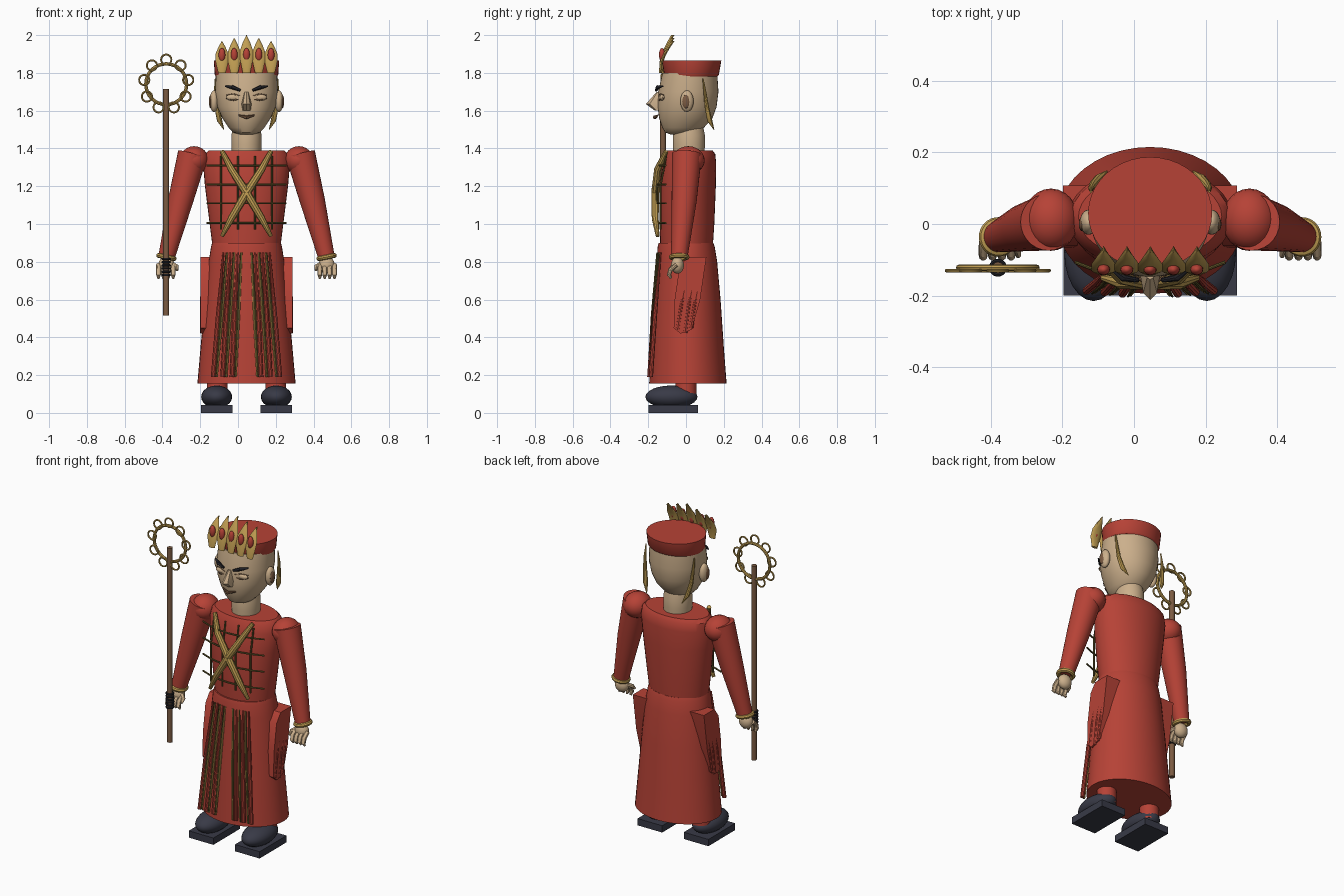
import bpy, bmesh, math
from mathutils import Vector

cube = bpy.data.objects.get("Cube")
if cube:
    bpy.data.objects.remove(cube, do_unlink=True)

CX = 0.045  # body centre line
made = []


def material(name, rgb):
    m = bpy.data.materials.new(name)
    m.use_nodes = True
    m.diffuse_color = (*rgb, 1)
    m.node_tree.nodes["Principled BSDF"].inputs["Base Color"].default_value = (*rgb, 1)
    return m


RED = material("red cloth", (0.47, 0.055, 0.037))
GOLD = material("gold", (0.53, 0.34, 0.085))
SKIN = material("skin", (0.60, 0.43, 0.26))
NAVY = material("navy leather", (0.04, 0.042, 0.062))
WOOD = material("brown wood", (0.20, 0.105, 0.055))
OLIVE = material("olive cord", (0.13, 0.10, 0.025))
BLACK = material("black", (0.015, 0.015, 0.02))


def finish(name, bm, mat):
    bmesh.ops.recalc_face_normals(bm, faces=bm.faces)
    me = bpy.data.meshes.new(name)
    bm.to_mesh(me)
    bm.free()
    me.materials.append(mat)
    ob = bpy.data.objects.new(name, me)
    bpy.context.collection.objects.link(ob)
    made.append(ob)
    return ob


def skin_rings(name, rings, mat):
    """Bridge rings of points and close both ends."""
    bm = bmesh.new()
    loops = [[bm.verts.new(p) for p in ring] for ring in rings]
    n = len(loops[0])
    for a, b in zip(loops, loops[1:]):
        for i in range(n):
            bm.faces.new((a[i], a[(i + 1) % n], b[(i + 1) % n], b[i]))
    bm.faces.new(loops[0])
    bm.faces.new(loops[-1])
    return finish(name, bm, mat)


def loft(name, rows, mat, x=CX, n=40):
    """Stacked ellipses, each row is (height, half width, front y, back y)."""
    turn = [2 * math.pi * i / n for i in range(n)]
    return skin_rings(name, [[(x + rx * math.cos(t), (f + b) / 2 + (b - f) / 2 * math.sin(t), z)
                              for t in turn] for z, rx, f, b in rows], mat)


def tube(name, pts, radii, mat, n=10):
    """Round tube through points with a radius at each point."""
    pts = [Vector(p) for p in pts]
    if not isinstance(radii, (list, tuple)):
        radii = [radii] * len(pts)
    rings = []
    for i, p in enumerate(pts):
        d = (pts[min(i + 1, len(pts) - 1)] - pts[max(i - 1, 0)]).normalized()
        u = d.cross((0, 1, 0) if abs(d.y) < 0.8 else (1, 0, 0)).normalized()
        v = d.cross(u)
        rings.append([p + radii[i] * (u * math.cos(t) + v * math.sin(t))
                      for t in (2 * math.pi * k / n for k in range(n))])
    return skin_rings(name, rings, mat)


def ball(name, loc, size, mat, n=24):
    bm = bmesh.new()
    bmesh.ops.create_uvsphere(bm, u_segments=n, v_segments=n // 2, radius=1)
    bmesh.ops.scale(bm, vec=size, verts=bm.verts)
    bmesh.ops.translate(bm, vec=loc, verts=bm.verts)
    return finish(name, bm, mat)


def box(name, loc, size, mat):
    bm = bmesh.new()
    bmesh.ops.create_cube(bm, size=1)
    bmesh.ops.scale(bm, vec=size, verts=bm.verts)
    bmesh.ops.translate(bm, vec=loc, verts=bm.verts)
    return finish(name, bm, mat)


def ring(name, loc, major, minor, mat, rot=(0, 0, 0)):
    bpy.ops.mesh.primitive_torus_add(location=loc, rotation=rot, major_radius=major,
                                     minor_radius=minor, major_segments=32, minor_segments=8)
    ob = bpy.context.object
    ob.name = name
    ob.data.materials.append(mat)
    made.append(ob)


# Robe
loft("skirt", [(0.155, 0.26, -0.195, 0.215), (0.35, 0.243, -0.185, 0.2), (0.6, 0.22, -0.17, 0.183),
               (0.8, 0.2, -0.155, 0.165), (0.88, 0.188, -0.15, 0.152), (0.9, 0.182, -0.145, 0.145)], RED)
loft("torso", [(0.88, 0.18, -0.135, 0.142), (1.0, 0.195, -0.14, 0.15), (1.2, 0.22, -0.14, 0.158),
               (1.32, 0.23, -0.125, 0.16), (1.37, 0.22, -0.11, 0.155), (1.39, 0.2, -0.1, 0.14)], RED)

# Head and hat
loft("neck", [(1.37, 0.078, -0.068, 0.098), (1.42, 0.08, -0.07, 0.1), (1.47, 0.08, -0.07, 0.1),
              (1.52, 0.07, -0.06, 0.09)], SKIN)
loft("head", [(1.475, 0.045, -0.085, 0.03), (1.485, 0.07, -0.11, 0.06), (1.51, 0.095, -0.125, 0.095),
              (1.56, 0.128, -0.142, 0.14), (1.62, 0.155, -0.15, 0.162), (1.7, 0.166, -0.147, 0.172),
              (1.8, 0.162, -0.125, 0.165)], SKIN)
loft("nose", [(1.7, 0.012, -0.155, -0.12), (1.635, 0.027, -0.212, -0.08), (1.6, 0.024, -0.165, -0.1)],
     SKIN, n=8)
loft("hat", [(1.78, 0.162, -0.11, 0.165), (1.79, 0.168, -0.116, 0.174), (1.865, 0.173, -0.127, 0.187)], RED)
tube("mouth", [(CX + dx, -0.165 + abs(dx) * 0.4, 1.565 + abs(dx) * 0.25) for dx in (-0.042, 0, 0.042)],
     [0.004, 0.01, 0.004], WOOD)

# Crown leaves with red gems
for i in range(-2, 3):
    x, drop = CX + i * 0.065, abs(i) * 0.016
    leaf = [(1.8, 0.02, -0.135), (1.87, 0.034, -0.13), (1.92, 0.034, -0.112),
            (1.965, 0.018, -0.09), (2.0, 0.001, -0.07)]
    loft("crown_leaf", [(z - drop * (z - 1.8) / 0.2, w, y - 0.009, y + 0.009) for z, w, y in leaf],
         GOLD, x, 10)
    ball("crown_gem", (x, -0.127, 1.895), (0.018, 0.016, 0.037), RED, 16)

for s, side in ((-1, "right"), (1, "left")):
    def at(dx, y, z):
        return (CX + s * dx, y, z)

    # Face details
    tube(side + "_eyebrow", [at(0.033, -0.157, 1.708), at(0.075, -0.15, 1.724), at(0.112, -0.123, 1.73)],
         [0.007, 0.011, 0.004], BLACK)
    ball(side + "_eyelid", at(0.07, -0.124, 1.67), (0.038, 0.016, 0.018), SKIN, 16)
    tube(side + "_lash", [at(0.032, -0.14, 1.662), at(0.07, -0.142, 1.655), at(0.108, -0.118, 1.666)],
         0.003, WOOD, 6)
    tube(side + "_eye_crease", [at(0.032, -0.144, 1.678), at(0.07, -0.137, 1.69), at(0.108, -0.117, 1.682)],
         0.002, WOOD, 6)
    ball(side + "_ear", at(0.172, 0.005, 1.65), (0.024, 0.035, 0.057), SKIN)
    ball(side + "_ear_hollow", at(0.19, 0.0, 1.648), (0.009, 0.02, 0.036), WOOD, 16)
    tube(side + "_hair_ribbon", [at(0.165, 0.09, 1.77), at(0.165, 0.1, 1.7), at(0.158, 0.11, 1.62),
                                 at(0.143, 0.125, 1.55), at(0.12, 0.148, 1.5)],
         [0.003, 0.008, 0.012, 0.014, 0.002], GOLD)

    # Arms
    ball(side + "_shoulder", at(0.277, 0.012, 1.337), (0.077, 0.087, 0.075), RED)
    tube(side + "_sleeve", [at(0.285, 0.005, 1.37), at(0.35, -0.01, 1.12), at(0.422, -0.035, 0.83)],
         [0.079, 0.066, 0.044], RED, 28)
    ring(side + "_cuff", at(0.424, -0.036, 0.825), 0.042, 0.013, GOLD, (0, -s * 0.2, 0))
    ball(side + "_palm", at(0.424, -0.045, 0.782), (0.043, 0.034, 0.045), SKIN)
    for k in range(4):
        x = 0.388 + k * 0.026
        tube(side + "_finger", [at(x, -0.05, 0.785), at(x, -0.082, 0.758), at(x, -0.09, 0.73),
                                at(x, -0.078, 0.712)], [0.012, 0.013, 0.012, 0.006], SKIN)
    tube(side + "_thumb", [at(0.4, -0.045, 0.79), at(0.37, -0.07, 0.775), at(0.368, -0.09, 0.755)],
         [0.014, 0.012, 0.007], SKIN)

    # Hanging side panels
    outline = [(0.005, 0.825), (0.108, 0.825), (0.075, 0.6), (0.03, 0.44), (-0.03, 0.42),
               (-0.065, 0.45), (-0.06, 0.6), (-0.035, 0.77)]
    skin_rings(side + "_side_panel", [[at(dx - 0.04 * (dx < 0.2) + (0.825 - z) * (0.0 if dx > 0.2 else 0.05), y, z)
                                       for y, z in outline] for dx in (0.17, 0.243)], RED)
    for y, low in ((-0.045, 0.44), (-0.005, 0.425), (0.025, 0.45)):
        tube(side + "_panel_fold", [at(0.236, y + 0.05, 0.72), at(0.236, y + 0.02, 0.57), at(0.232, y, low)],
             [0.004, 0.011, 0.014], RED)

    # Legs and shoes
    tube(side + "_leg", [at(0.155, 0.0, 0.07), at(0.155, 0.0, 0.3)], 0.055, RED, 24)
    ball(side + "_shoe", at(0.158, -0.077, 0.085), (0.082, 0.138, 0.06), NAVY)
    box(side + "_sole", at(0.158, -0.068, 0.021), (0.168, 0.262, 0.042), NAVY)

    # Crossed chest straps
    path = [(-0.13, -0.105, 1.385), (-0.08, -0.15, 1.29), (0, -0.163, 1.165),
            (0.08, -0.163, 1.03), (0.13, -0.15, 0.935)]
    tube(side + "_chest_strap", [at(*p) for p in path], [0.012, 0.019, 0.022, 0.019, 0.01], GOLD)

    # Skirt pleats and cords
    for k in range(3):
        top, low = 0.025 + k * 0.038, 0.055 + k * 0.05
        line = [(top, -0.152 + k * 0.006, 0.85), ((top + low) / 2, -0.178 + k * 0.004, 0.52),
                (low, -0.2 + k * 0.004, 0.19)]
        tube(side + "_gold_cord", [at(*p) for p in line], [0.003, 0.006, 0.003], GOLD, 8)
        tube(side + "_olive_cord", [at(dx + 0.007, y - 0.002, z) for dx, y, z in line],
             [0.003, 0.006, 0.003], OLIVE, 8)
        tube(side + "_pleat", [at(dx + 0.022, y + 0.006, z) for dx, y, z in line],
             [0.004, 0.012, 0.012], RED)

# Chest lattice
for z in (1.31, 1.21, 1.11, 1.005):
    tube("lattice_row", [(CX + dx, -0.155 + 1.1 * dx * dx, z) for dx in (-0.21, -0.14, -0.07, 0, 0.07, 0.14, 0.21)],
         0.005, OLIVE, 8)
for dx in (-0.135, -0.045, 0.045, 0.135):
    bow = 1.1 * dx * dx
    tube("lattice_column", [(CX + dx, -0.125 + bow, 1.36), (CX + dx, -0.155 + bow, 1.2),
                            (CX + dx, -0.155 + bow, 0.97)], 0.005, OLIVE, 8)

# Staff with a ringed hoop
SX, SY, SZ = -0.38, -0.122, 1.74
tube("staff", [(SX, SY, 0.515), (SX, SY, 1.715)], 0.016, WOOD, 16)
for k in range(6):
    ring("staff_grip", (SX, SY, 0.73 + k * 0.017), 0.019, 0.006, BLACK)
flat = (math.pi / 2, 0, 0)
ring("hoop", (SX, SY, SZ), 0.108, 0.009, GOLD, flat)
for k in range(9):
    a = math.radians(10 + 40 * k)
    ring("hoop_loop", (SX + 0.118 * math.cos(a), SY - 0.008, SZ + 0.13 * math.sin(a)), 0.027, 0.005, GOLD, flat)

# Smooth shading with sharp edges kept
bpy.ops.object.select_all(action="DESELECT")
for ob in made:
    ob.select_set(True)
bpy.context.view_layer.objects.active = made[0]
bpy.ops.object.shade_smooth_by_angle(angle=math.radians(35))
